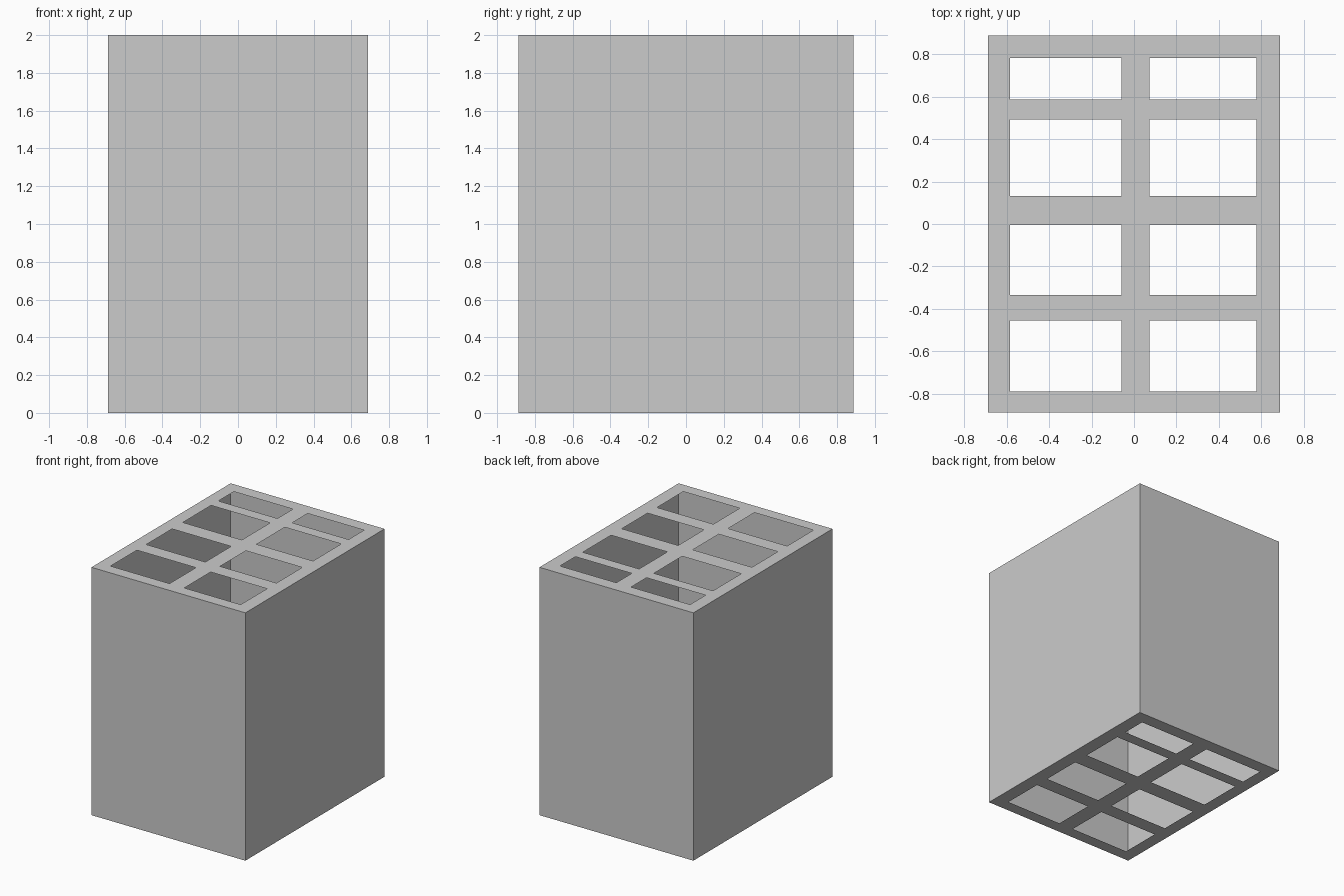
import bpy, bmesh

if "Cube" in bpy.data.objects:
    bpy.data.objects.remove(bpy.data.objects["Cube"])

# Grid lines of the lattice: outer edge, then opening edges in pairs
XS = [-0.687, -0.585, -0.058, 0.074, 0.577, 0.687]
YS = [-0.887, -0.79, -0.454, -0.334, -0.005, 0.132, 0.492, 0.586, 0.783, 0.887]
HEIGHT = 2.0


def make_object(name, bm):
    mesh = bpy.data.meshes.new(name)
    bm.to_mesh(mesh)
    bm.free()
    obj = bpy.data.objects.new(name, mesh)
    bpy.context.collection.objects.link(obj)
    return obj


def lattice(name, z, up):
    """Thin panel with a rectangular opening in every odd/odd cell."""
    bm = bmesh.new()
    verts = [[bm.verts.new((x, y, z)) for y in YS] for x in XS]
    for i in range(len(XS) - 1):
        for j in range(len(YS) - 1):
            if i % 2 and j % 2:
                continue
            quad = [verts[i][j], verts[i + 1][j], verts[i + 1][j + 1], verts[i][j + 1]]
            bm.faces.new(quad if up else quad[::-1])
    bmesh.ops.dissolve_limit(bm, angle_limit=0.01, verts=bm.verts, edges=[])
    return make_object(name, bm)


def side_walls():
    """Four thin outer walls around a hollow inside."""
    bm = bmesh.new()
    corners = [(XS[0], YS[0]), (XS[-1], YS[0]), (XS[-1], YS[-1]), (XS[0], YS[-1])]
    low = [bm.verts.new((x, y, 0)) for x, y in corners]
    high = [bm.verts.new((x, y, HEIGHT)) for x, y in corners]
    for k in range(4):
        n = (k + 1) % 4
        bm.faces.new((low[k], low[n], high[n], high[k]))
    return make_object("side_walls", bm)


side_walls()
lattice("top_lattice", HEIGHT, True)
lattice("bottom_lattice", 0.0, False)
